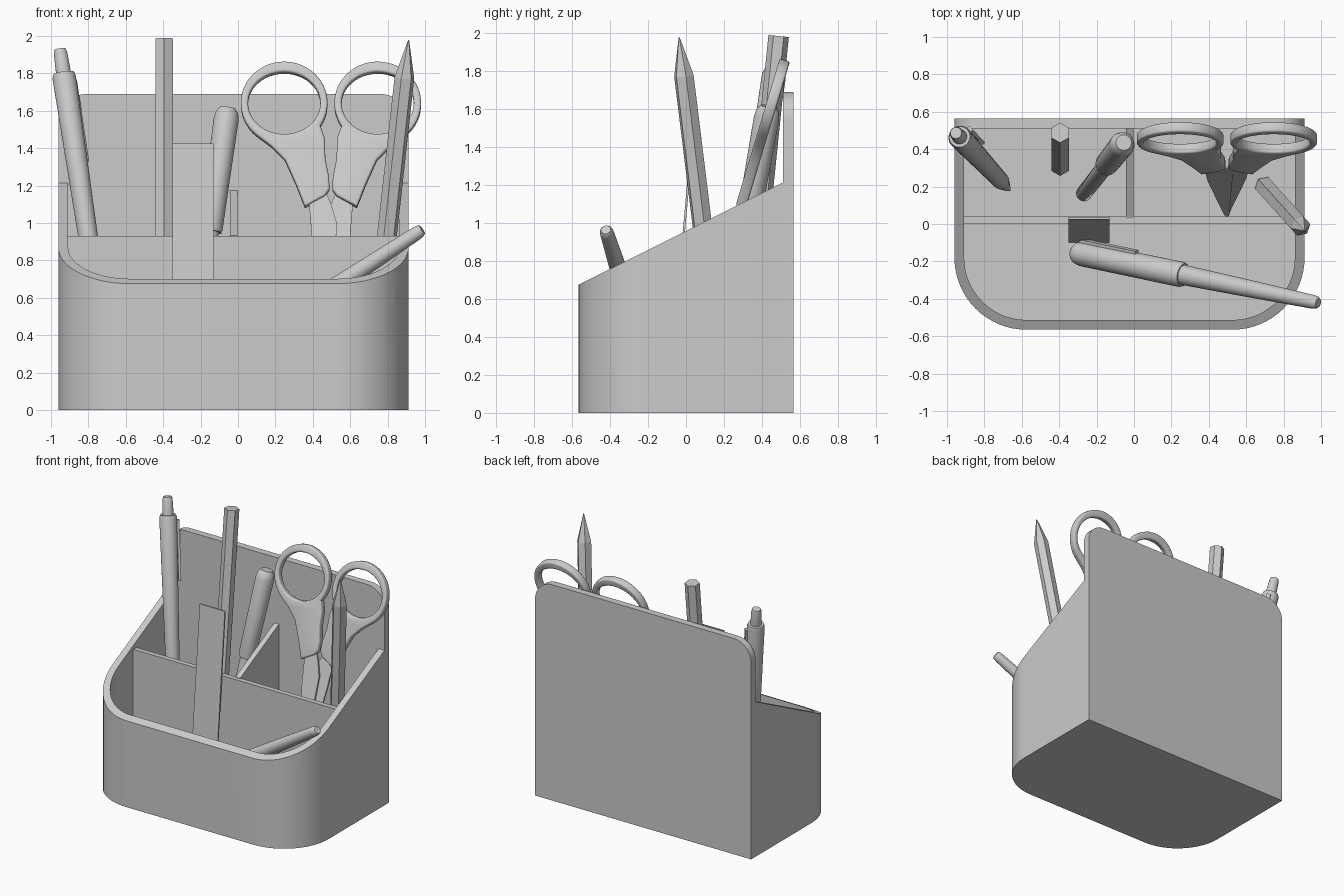
import bpy, bmesh
from math import sin, cos, pi, radians, atan
from mathutils import Vector, Matrix

if "Cube" in bpy.data.objects:
    bpy.data.objects.remove(bpy.data.objects["Cube"])


def finish(name, bm, smooth=True):
    bmesh.ops.recalc_face_normals(bm, faces=bm.faces)
    me = bpy.data.meshes.new(name)
    bm.to_mesh(me)
    bm.free()
    ob = bpy.data.objects.new(name, me)
    bpy.context.collection.objects.link(ob)
    if smooth:
        bpy.ops.object.select_all(action='DESELECT')
        ob.select_set(True)
        bpy.context.view_layer.objects.active = ob
        bpy.ops.object.shade_smooth_by_angle(angle=radians(35))
    return ob


def prism(name, pts, extrude, smooth=False):
    """Closed 3D polygon pushed along a vector."""
    bm = bmesh.new()
    f = bm.faces.new([bm.verts.new(p) for p in pts])
    r = bmesh.ops.extrude_face_region(bm, geom=[f])
    vs = [v for v in r['geom'] if isinstance(v, bmesh.types.BMVert)]
    bmesh.ops.translate(bm, verts=vs, vec=extrude)
    return finish(name, bm, smooth)


def axis_frame(p0, p1):
    p0, p1 = Vector(p0), Vector(p1)
    d = p1 - p0
    return Matrix.Translation(p0) @ d.to_track_quat('Z', 'Y').to_matrix().to_4x4(), d.length


def rod(name, p0, p1, profile, n=32, smooth=True):
    """Turned shape from p0 to p1; profile = (fraction of length, radius)."""
    m, length = axis_frame(p0, p1)
    bm = bmesh.new()
    rings = []
    for t, r in profile:
        rings.append([bm.verts.new(m @ Vector((r * cos(pi / 2 + 2 * pi * i / n),
                                               r * sin(pi / 2 + 2 * pi * i / n), t * length)))
                      for i in range(n)])
    for a, b in zip(rings, rings[1:]):
        for i in range(n):
            j = (i + 1) % n
            bm.faces.new((a[i], a[j], b[j], b[i]))
    bm.faces.new(rings[0])
    bm.faces.new(rings[-1])
    return finish(name, bm, smooth)


def clip(name, p0, p1, t0, t1, r, side, w=0.03, h=0.018):
    """Flat pocket clip lying along a pen, on the given side."""
    p0, p1, side = Vector(p0), Vector(p1), Vector(side)
    d = (p1 - p0).normalized()
    s = (side - d * side.dot(d)).normalized()
    q = d.cross(s) * w / 2
    a, b = p0.lerp(p1, t0) + s * r, p0.lerp(p1, t1) + s * r
    prism(name, [a - q, a + q, b + q, b - q], s * h)


# holder measurements
L, R, FRONT, BACK, INNER_BACK, WALL, FLOOR = -0.96, 0.912, -0.565, 0.565, 0.51, 0.052, 0.05


def rim(y):
    return 0.676 + 0.5 * (y - FRONT)


def u_outline(inset):
    l, r, f, rad = L + inset, R - inset, FRONT + inset, 0.385 - inset
    pts = [(l, INNER_BACK)]
    for cx, a0 in ((l + rad, pi), (r - rad, 1.5 * pi)):
        pts += [(cx + rad * cos(a0 + pi / 2 * i / 16), f + rad + rad * sin(a0 + pi / 2 * i / 16))
                for i in range(17)]
    return pts + [(r, INNER_BACK)]


# tray walls and floor
bm = bmesh.new()
out, inn = u_outline(0), u_outline(WALL)
rings = [[bm.verts.new((x, y, 0)) for x, y in out],
         [bm.verts.new((x, y, rim(y))) for x, y in out],
         [bm.verts.new((x, y, rim(y))) for x, y in inn],
         [bm.verts.new((x, y, FLOOR)) for x, y in inn]]
for a, b in zip(rings, rings[1:]):
    for i in range(len(a) - 1):
        bm.faces.new((a[i], a[i + 1], b[i + 1], b[i]))
bm.faces.new(rings[0])
bm.faces.new(rings[3])
finish("holder_walls", bm)

# tall back panel with rounded top corners
c, top = 0.15, 1.69
pts = [(L, 0), (R, 0)]
for cx, a0 in ((R - c, 0), (L + c, pi / 2)):
    pts += [(cx + c * cos(a0 + pi / 2 * i / 10), top - c + c * sin(a0 + pi / 2 * i / 10)) for i in range(11)]
prism("back_panel", [(x, INNER_BACK, z) for x, z in pts], (0, BACK - INNER_BACK, 0), True)

# dividers
prism("long_divider", [(L + 0.03, 0, 0.03), (R - 0.03, 0, 0.03), (R - 0.03, 0, 0.93), (L + 0.03, 0, 0.93)],
      (0, 0.04, 0))
prism("short_divider", [(-0.043, 0.03, 0.03), (-0.043, 0.52, 0.03), (-0.043, 0.52, rim(0.52) - 0.04),
                        (-0.043, 0.03, rim(0.03) - 0.04)], (0.04, 0, 0))

# ruler
prism("ruler", [(-0.35, -0.098, 0.05), (-0.132, -0.098, 0.05), (-0.132, 0.025, 1.425), (-0.35, 0.025, 1.425)],
      (0, 0.012, 0))

# pencils, one point down and one point up
PENCIL = [(0, 0.054), (0.895, 0.054), (1, 0.003)]
rod("pencil_point_down", (-0.395, 0.488, 1.985), (-0.395, 0.29, 0.05), PENCIL, 6, False)
rod("pencil_point_up", (0.70, 0.20, 0.06), (0.912, -0.036, 1.978), PENCIL, 6, False)

# click pen
a, b = (-0.67, 0.185, 0.05), (-0.952, 0.487, 1.93)
rod("click_pen", a, b, [(0, 0.01), (0.03, 0.018), (0.15, 0.045), (0.45, 0.052), (0.92, 0.063), (0.932, 0.056),
                        (0.932, 0.04), (0.99, 0.036), (1, 0.03)])
clip("click_pen_clip", a, b, 0.68, 0.91, 0.06, (1, 1, 0))

# capped marker
rod("marker", (-0.27, 0.16, 0.06), (-0.055, 0.435, 1.615),
    [(0, 0.036), (0.01, 0.042), (0.575, 0.045), (0.575, 0.058), (0.585, 0.062), (0.96, 0.067), (0.985, 0.06),
     (1, 0.042)])

# capped pen leaning in the front tray
a, b = (-0.325, -0.15, 0.105), (0.985, -0.422, 0.965)
rod("capped_pen", a, b, [(0, 0.035), (0.012, 0.055), (0.035, 0.066), (0.44, 0.068), (0.45, 0.062), (0.45, 0.054),
                         (0.7, 0.047), (0.975, 0.037), (0.993, 0.033), (1, 0.026)])
clip("capped_pen_clip", a, b, 0.03, 0.26, 0.064, (0, 1, 0.3))

# scissors: flat outlines in a leaning plane, given as (offset from middle, height)
TILT, RX, RZ, BEV = atan(0.3), 0.232, 0.222, 0.012
RC = (-0.25, 1.637)


def plate(name, splines, mirror, extrude, bevel, shift):
    cu = bpy.data.curves.new(name, 'CURVE')
    cu.dimensions, cu.fill_mode = '2D', 'BOTH'
    cu.extrude, cu.bevel_depth, cu.bevel_resolution = extrude, bevel, 2
    for pts in splines:
        sp = cu.splines.new('POLY')
        sp.points.add(len(pts) - 1)
        for p, (u, z) in zip(sp.points, pts):
            p.co = (u * mirror, (z - 1.64) / cos(TILT), 0, 1)
        sp.use_cyclic_u = True
    tmp = bpy.data.objects.new(name + "_curve", cu)
    bpy.context.collection.objects.link(tmp)
    me = bpy.data.meshes.new_from_object(tmp.evaluated_get(bpy.context.evaluated_depsgraph_get()))
    bpy.data.objects.remove(tmp)
    bm = bmesh.new()
    bm.from_mesh(me)
    bmesh.ops.remove_doubles(bm, verts=bm.verts, dist=0.0003)
    bmesh.ops.transform(bm, verts=bm.verts, matrix=Matrix.Translation((0.497, 0.455, 1.64))
                        @ Matrix.Rotation(pi / 2 - TILT, 4, 'X') @ Matrix.Translation((0, 0, shift)))
    finish(name, bm)


def oval(rx, rz, d0, d1, n):
    return [(RC[0] + rx * cos(radians(d0 + (d1 - d0) * i / n)), RC[1] + rz * sin(radians(d0 + (d1 - d0) * i / n)))
            for i in range(n + 1)]


handle = oval(RX - BEV, RZ - BEV, 230, -35, 40) + [
    (-0.045, 1.447), (-0.042, 1.34), (-0.022, 1.24), (-0.02, 1.18), (-0.04, 1.15),
    (-0.133, 1.10), (-0.172, 1.2), (-0.235, 1.34), (-0.31, 1.415)]
hole = oval(0.198 + BEV * 0.6, 0.17 + BEV * 0.6, 0, 352.5, 47)
blade = [(-0.12, 1.14), (-0.03, 1.17), (0.0, 1.10), (0.03, 1.0), (0.012, 0.32), (0, 0.3), (-0.015, 0.33),
         (-0.103, 0.93)]
for side, m in (("left", 1), ("right", -1)):
    plate(side + "_scissor_handle", [handle, hole], m, 0.016, BEV, 0)
    plate(side + "_scissor_blade", [blade], m, 0.007, 0, 0.0075 * m)
